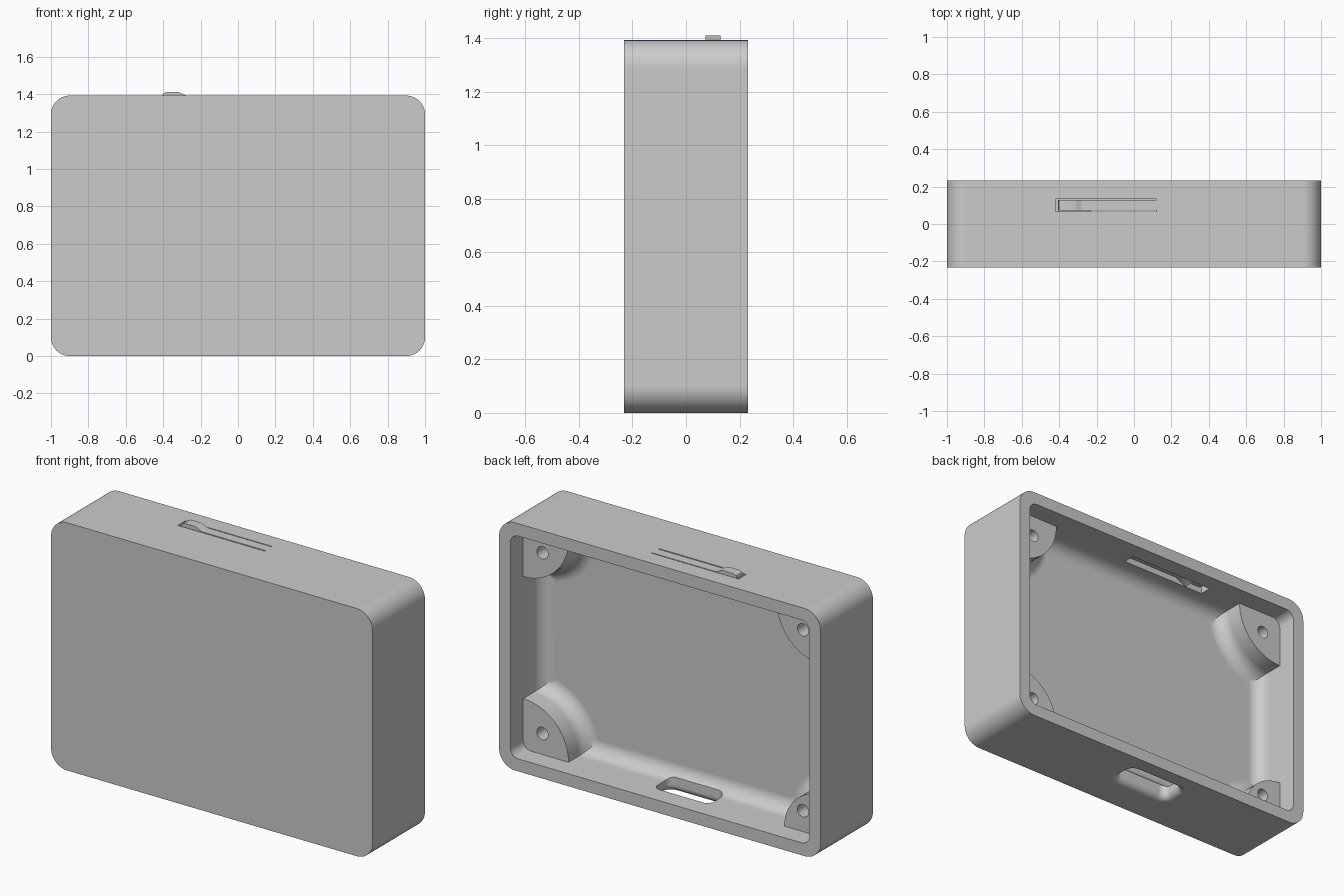
import bpy, bmesh
from math import sin, cos, pi, asin, radians

if "Cube" in bpy.data.objects:
    bpy.data.objects.remove(bpy.data.objects["Cube"])

W, H, D = 1.0, 1.392, 0.232         # half width, height, half depth
WALL = 0.07
FLOOR, POST_FACE = -0.05, 0.118     # depth of the inner floor and post faces
FILLET = 0.08
MID = H / 2

grey = bpy.data.materials.new("light_grey_plastic")
grey.use_nodes = True
grey.diffuse_color = (0.6, 0.6, 0.6, 1)
grey.node_tree.nodes["Principled BSDF"].inputs["Base Color"].default_value = grey.diffuse_color


def loft(name, rings):
    """Skin equal-length closed rings and cap both ends."""
    bm = bmesh.new()
    loops = [[bm.verts.new(p) for p in ring] for ring in rings]
    n = len(loops[0])
    for a, b in zip(loops, loops[1:]):
        for i in range(n):
            j = (i + 1) % n
            bm.faces.new((a[i], a[j], b[j], b[i]))
    bm.faces.new(loops[0])
    bm.faces.new(loops[-1])
    bmesh.ops.remove_doubles(bm, verts=bm.verts, dist=0.00001)
    bmesh.ops.recalc_face_normals(bm, faces=bm.faces)
    mesh = bpy.data.meshes.new(name)
    bm.to_mesh(mesh)
    bm.free()
    mesh.materials.append(grey)
    obj = bpy.data.objects.new(name, mesh)
    bpy.context.collection.objects.link(obj)
    return obj


def rounded_rect(cx, cy, hw, hh, r, seg=10):
    pts = []
    for k, (sx, sy) in enumerate([(1, 1), (-1, 1), (-1, -1), (1, -1)]):
        for i in range(seg + 1):
            a = (k + i / seg) * pi / 2
            pts.append((cx + sx * (hw - r) + r * cos(a), cy + sy * (hh - r) + r * sin(a)))
    return pts


def along_y(pts, y):
    return [(x, y, z) for x, z in pts]


def along_z(pts, z):
    return [(x, y, z) for x, y in pts]


def apply(obj, mod):
    bpy.context.view_layer.objects.active = obj
    bpy.ops.object.modifier_apply(modifier=mod.name)


def cut(obj, tool):
    mod = obj.modifiers.new("cut", 'BOOLEAN')
    mod.operation, mod.solver, mod.object = 'DIFFERENCE', 'EXACT', tool
    apply(obj, mod)
    bpy.data.objects.remove(tool)


def smooth(obj):
    bpy.ops.object.select_all(action='DESELECT')
    obj.select_set(True)
    bpy.context.view_layer.objects.active = obj
    bpy.ops.object.shade_smooth_by_angle(angle=radians(30))
    mod = obj.modifiers.new("flat_normals", 'WEIGHTED_NORMAL')
    mod.keep_sharp = True
    apply(obj, mod)


def cavity_outline(o, seg=18):
    """Inner wall outline shrunk by o, with a quarter-round post in each corner."""
    hw, hh = W - WALL, MID - WALL
    pts = []
    for k, (sx, sz, r) in enumerate([(1, 1, .284), (-1, 1, .284), (-1, -1, .236), (1, -1, .282)]):
        a0 = asin(o / (r + o))
        arc = []
        for i in range(seg + 1):
            a = a0 + (pi / 2 - 2 * a0) * i / seg
            arc.append((sx * (hw - (r + o) * cos(a)), MID + sz * (hh - (r + o) * sin(a))))
        # each arc runs from the top or bottom wall to the side wall; flip to go round
        pts += arc[::-1] if k % 2 == 0 else arc
    return pts


# Case: rounded box, open at the back
outline = rounded_rect(0, MID, W, MID, 0.1, 16)
case = loft("case", [along_y(outline, -D), along_y(outline, D)])

# Cavity behind the posts
opening = rounded_rect(0, MID, W - WALL, MID - WALL, 0.05)
cut(case, loft("opening", [along_y(opening, POST_FACE), along_y(opening, D + 0.1)]))

# Cavity around the posts, with a filleted floor
rings = []
for i in range(9):
    a = i / 8 * pi / 2
    rings.append(along_y(cavity_outline(FILLET * (1 - sin(a))), FLOOR + FILLET * (1 - cos(a))))
rings.append(along_y(cavity_outline(0), POST_FACE + 0.02))
cut(case, loft("post_cavity", rings))

# Screw holes in the posts
for sx in (1, -1):
    for sz in (1, -1):
        hole = rounded_rect(sx * 0.81, MID + sz * 0.508, 0.035, 0.035, 0.035, 6)
        cut(case, loft("screw_hole", [along_y(hole, -0.1), along_y(hole, POST_FACE + 0.05)]))

# Port through the bottom wall, rounded over on the outside
EDGE = 0.04
port = [along_z(rounded_rect(-0.057, 0.052, 0.175 + EDGE, 0.07 + EDGE, 0.04 + EDGE), -0.02)]
for i in range(9):
    a = i / 8 * pi / 2
    flare = EDGE * (1 - sin(a))
    ring = rounded_rect(-0.057, 0.052, 0.175 + flare, 0.07 + flare, 0.04 + flare)
    port.append(along_z(ring, EDGE * (1 - cos(a))))
port.append(along_z(ring, 0.16))
cut(case, loft("port", port))

# Slot around the spring button in the top wall
slot = [(-0.42, 0.066), (0.12, 0.066), (0.12, 0.134), (-0.42, 0.134)]
cut(case, loft("button_slot", [along_z(slot, H - 0.1), along_z(slot, H + 0.1)]))
smooth(case)

# Spring button: thin tongue with a raised head and a small inner nub
profile = [(0.13, H), (-0.275, H), (-0.288, H + 0.005), (-0.305, H + 0.014), (-0.32, H + 0.018),
           (-0.385, H + 0.018), (-0.4, H + 0.01), (-0.405, H), (-0.405, H - 0.04),
           (-0.33, H - 0.04), (-0.30, H - 0.075), (-0.235, H - 0.04), (0.13, H - 0.04)]
button = loft("spring_button", [along_y(profile, 0.073), along_y(profile, 0.128)])
smooth(button)
